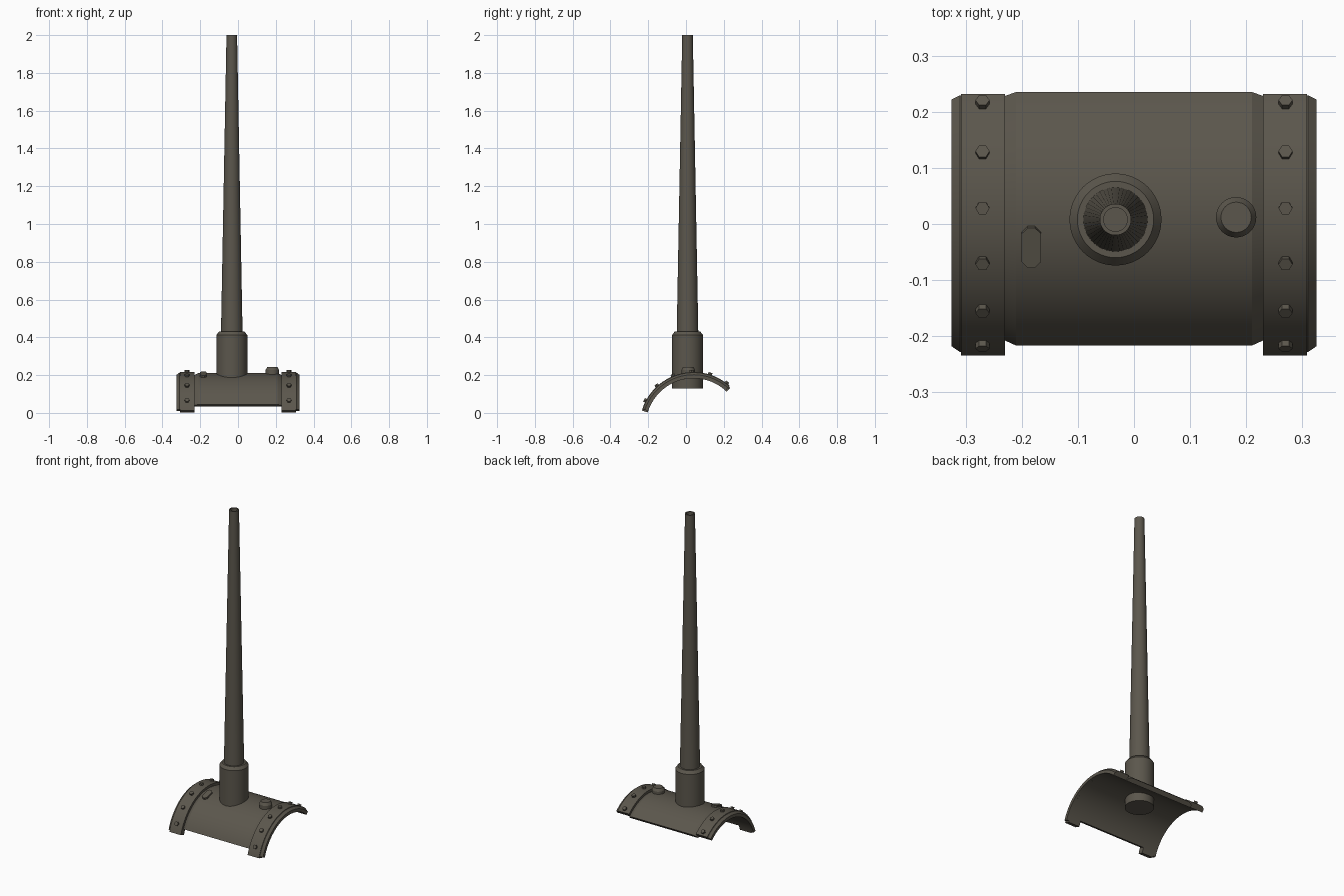
import bpy, bmesh, math
from mathutils import Matrix, Vector

cube = bpy.data.objects.get("Cube")
if cube:
    bpy.data.objects.remove(cube, do_unlink=True)

steel = bpy.data.materials.new("dark olive steel")
steel.use_nodes = True
colour = (0.105, 0.094, 0.073, 1)
steel.diffuse_color = colour
steel.node_tree.nodes["Principled BSDF"].inputs["Base Color"].default_value = colour

# Axis of the curved shield, running along x
AXIS_Y, AXIS_Z = 0.04, -0.07
R_IN, R_PLATE, R_STRAP = 0.253, 0.281, 0.286


def on_arc(x, r, deg):
    a = math.radians(deg)
    return Vector((x, AXIS_Y + r * math.cos(a), AXIS_Z + r * math.sin(a)))


def finish(name, bm):
    bmesh.ops.recalc_face_normals(bm, faces=bm.faces)
    mesh = bpy.data.meshes.new(name)
    bm.to_mesh(mesh)
    bm.free()
    obj = bpy.data.objects.new(name, mesh)
    bpy.context.collection.objects.link(obj)
    mesh.materials.append(steel)
    bpy.ops.object.select_all(action="DESELECT")
    obj.select_set(True)
    bpy.context.view_layer.objects.active = obj
    bpy.ops.object.shade_smooth_by_angle(angle=math.radians(25))
    return obj


def arc_sweep(name, profile, start, end, steps=36):
    """Sweep a closed (x, radius) profile around the shield axis."""
    bm = bmesh.new()
    rings = [[bm.verts.new(on_arc(x, r, start + (end - start) * i / steps))
              for x, r in profile] for i in range(steps + 1)]
    n = len(profile)
    for a, b in zip(rings, rings[1:]):
        for j in range(n):
            k = (j + 1) % n
            bm.faces.new((a[j], a[k], b[k], b[j]))
    bm.faces.new(rings[0])
    bm.faces.new(rings[-1])
    return finish(name, bm)


def lathe(name, profile, x, y, sides=48):
    """Revolve an (r, z) profile around a vertical axis, closing both ends."""
    bm = bmesh.new()
    rings = [[bm.verts.new((x + r * math.cos(math.tau * i / sides),
                            y + r * math.sin(math.tau * i / sides), z))
              for i in range(sides)] for r, z in profile]
    for a, b in zip(rings, rings[1:]):
        for i in range(sides):
            j = (i + 1) % sides
            bm.faces.new((a[i], a[j], b[j], b[i]))
    bm.faces.new(rings[0])
    bm.faces.new(rings[-1])
    return finish(name, bm)


def arc_frame(x, r, deg):
    """Matrix whose z axis points out of the shield at the given angle."""
    return Matrix.Translation(on_arc(x, r, deg)) @ Matrix.Rotation(math.radians(deg - 90), 4, "X")


# Curved shield with chamfered ends
arc_sweep("shield_plate",
          [(-0.235, R_IN), (-0.23, R_PLATE - 0.01), (-0.21, R_PLATE),
           (0.21, R_PLATE), (0.23, R_PLATE - 0.01), (0.235, R_IN)], 46, 156)

# Bolted straps and end lips on both sides
for side, label in ((1, "left"), (-1, "right")):
    arc_sweep(label + "_strap",
              [(side * 0.23, R_IN), (side * 0.23, R_STRAP),
               (side * 0.308, R_STRAP), (side * 0.308, R_IN)], 48, 163.3)
    arc_sweep(label + "_end_lip",
              [(side * 0.3, R_IN), (side * 0.3, R_PLATE + 0.002),
               (side * 0.31, R_PLATE + 0.002), (side * 0.325, R_PLATE - 0.009),
               (side * 0.325, R_IN)], 48, 161.5)
    bolts = bmesh.new()
    for i in range(6):
        frame = arc_frame(side * 0.27, R_STRAP + 0.002, 52.5 + 19.9 * i)
        bmesh.ops.create_cone(bolts, cap_ends=True, segments=6, radius1=0.0125,
                              radius2=0.0125, depth=0.018,
                              matrix=frame @ Matrix.Rotation(math.radians(30), 4, "Z"))
    finish(label + "_strap_bolts", bolts)

# Barrel sleeve through the shield
BX, BY = -0.033, 0.008
lathe("barrel_sleeve", [(0.082, 0.13), (0.082, 0.412), (0.068, 0.43), (0.05, 0.43)], BX, BY)

# Tapered barrel with bored muzzle
lathe("barrel", [(0.058, 0.4), (0.057, 0.43), (0.028, 2.0), (0.021, 2.0), (0.021, 1.96)], BX, BY)

# Round port cover
lathe("port_cover", [(0.036, 0.19), (0.036, 0.227), (0.027, 0.243)], 0.182, 0.012, 32)

# Sight block with cut corners, seated on the shield
bm = bmesh.new()
half_w, half_l, cut = 0.0175, 0.037, 0.011
outline = [(half_w, half_l - cut), (half_w - cut, half_l), (cut - half_w, half_l),
           (-half_w, half_l - cut), (-half_w, cut - half_l), (cut - half_w, -half_l),
           (half_w - cut, -half_l), (half_w, cut - half_l)]
frame = arc_frame(-0.183, R_PLATE, 106.5)
low, high = [[bm.verts.new(frame @ Vector((x, y, z))) for x, y in outline]
             for z in (-0.012, 0.01)]
bm.faces.new(low)
bm.faces.new(high)
for i in range(8):
    j = (i + 1) % 8
    bm.faces.new((low[i], low[j], high[j], high[i]))
finish("sight_block", bm)
